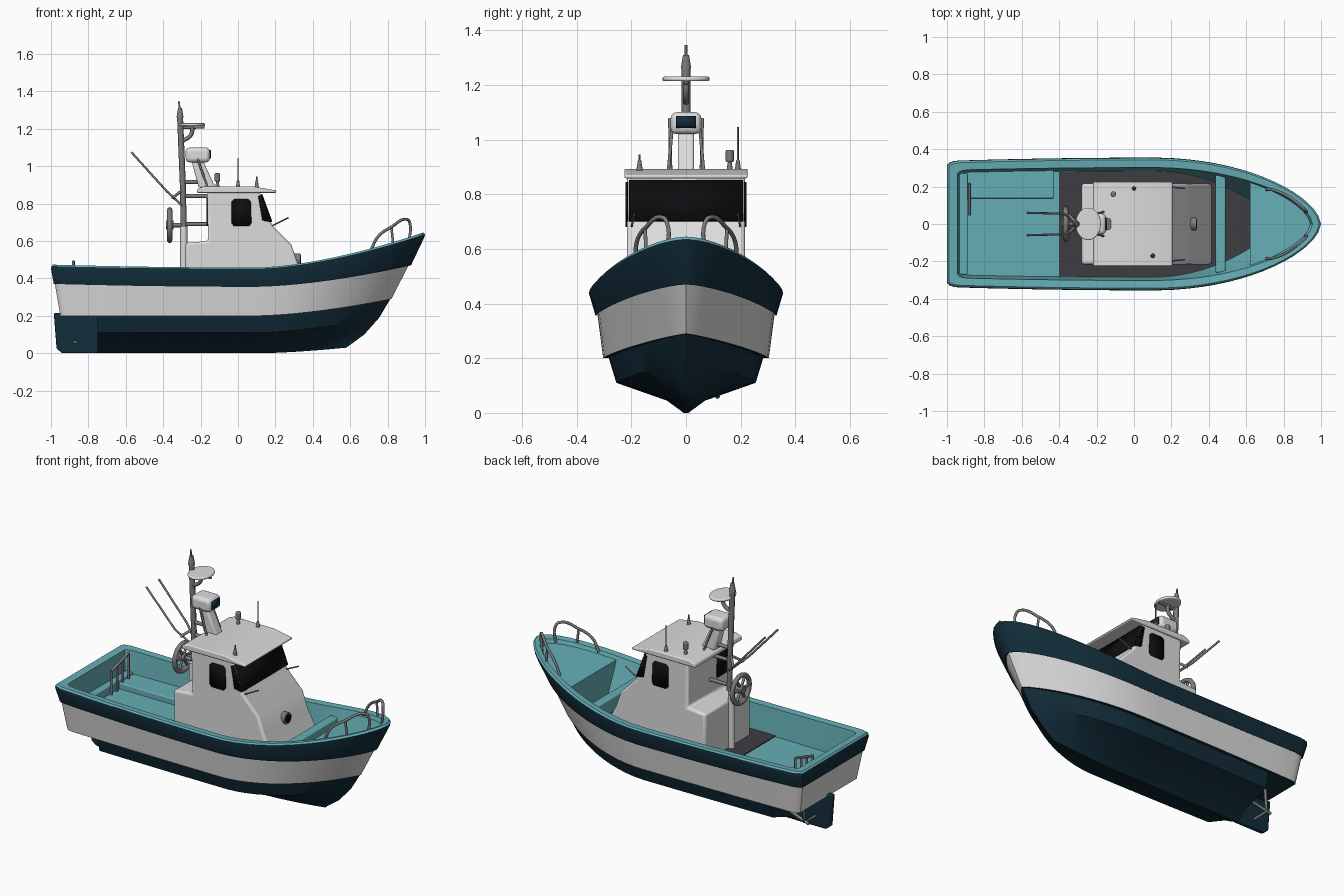
import bpy, bmesh, math
from mathutils import Vector

cube = bpy.data.objects.get("Cube")
if cube:
    bpy.data.objects.remove(cube, do_unlink=True)


def material(name, r, g, b):
    m = bpy.data.materials.new(name)
    m.use_nodes = True
    m.diffuse_color = (r, g, b, 1)
    m.node_tree.nodes["Principled BSDF"].inputs["Base Color"].default_value = (r, g, b, 1)
    return m


NAVY = material("navy paint", 0.006, 0.026, 0.042)
WHITE = material("white paint", 0.72, 0.72, 0.72)
TEAL = material("teal deck", 0.13, 0.42, 0.46)
FLOOR = material("dark floor", 0.045, 0.045, 0.055)
GLASS = material("black glass", 0.004, 0.004, 0.005)
METAL = material("grey metal", 0.2, 0.2, 0.21)


def finish(name, bm, mats, bevel=0.0, angle=35):
    bmesh.ops.recalc_face_normals(bm, faces=bm.faces)
    me = bpy.data.meshes.new(name)
    bm.to_mesh(me)
    bm.free()
    ob = bpy.data.objects.new(name, me)
    bpy.context.collection.objects.link(ob)
    for m in mats:
        me.materials.append(m)
    if bevel:
        mod = ob.modifiers.new("Bevel", "BEVEL")
        mod.width, mod.segments, mod.limit_method = bevel, 3, "ANGLE"
    bpy.ops.object.select_all(action="DESELECT")
    ob.select_set(True)
    bpy.context.view_layer.objects.active = ob
    bpy.ops.object.shade_smooth_by_angle(angle=math.radians(angle))
    return ob


# Hull lines: a row is (stern x, bow x, half beam, bow fullness, height, bow rise)
STEPS = [0, 0.006, 0.016, 0.03] + [1 - (1 - k / 28) ** 1.5 for k in range(2, 29)]


def row_points(row, rounded):
    x0, x1, beam, full, z0, rise = row
    pts = []
    for i, t in enumerate(STEPS):
        x = x0 + (x1 - x0) * t
        u = min(1, max(0, (x - 0.1) / (x1 - 0.1)))
        aft = max(0, (0.1 - x) / 1.1) ** 2
        y = beam * (1 - u * u) ** full * (1 - 0.05 * aft)
        if rounded and i < 3:
            y *= (0.93, 0.97, 0.99)[i]
        z = z0 + rise * u ** 1.6 + (0.016 * aft if z0 > 0.33 else 0)
        pts.append((x, y, z))
    return pts


def loft(name, rows, strips, mats, bottom=None, top=None, rounded=False):
    """Skin mirrored rows; strips hold one material slot per gap between rows."""
    bm = bmesh.new()
    grid = []
    for row in rows:
        pts = row_points(row, rounded)
        grid.append([[bm.verts.new((x, s * y, z)) for x, y, z in pts] for s in (1, -1)])

    def quad(a, b, c, d, slot):
        bm.faces.new((a, b, c, d)).material_index = slot

    last = len(STEPS) - 1
    for i, slot in enumerate(strips):
        for side in (0, 1):
            a, b = grid[i][side], grid[i + 1][side]
            for k in range(last):
                quad(a[k], a[k + 1], b[k + 1], b[k], slot)
        (p, q), (r, s) = grid[i], grid[i + 1]
        quad(p[0], q[0], s[0], r[0], slot)
    for (p, q), slot in ((grid[0], bottom), (grid[-1], top)):
        if slot is not None:
            for k in range(last):
                quad(p[k], p[k + 1], q[k + 1], q[k], slot)
    bmesh.ops.remove_doubles(bm, verts=bm.verts, dist=1e-4)
    bmesh.ops.dissolve_degenerate(bm, edges=bm.edges, dist=1e-5)
    return finish(name, bm, mats)


loft("lower_hull", [
    (-0.75, 0.58, 0.008, 0.8, 0.0, 0.03),
    (-0.75, 0.675, 0.07, 0.9, 0.045, 0.055),
    (-0.75, 0.755, 0.255, 0.9, 0.11, 0.08),
    (-0.75, 0.815, 0.284, 0.87, 0.206, 0.085)], [0, 0, 0], [NAVY], 0, 0)
loft("upper_hull", [
    (-0.95, 0.82, 0.303, 0.85, 0.2, 0.09),
    (-0.98, 0.915, 0.324, 0.68, 0.36, 0.115),
    (-0.985, 0.925, 0.331, 0.68, 0.355, 0.115),
    (-1.0, 0.995, 0.355, 0.6, 0.437, 0.18),
    (-0.997, 1.0, 0.352, 0.6, 0.45, 0.185),
    (-0.99, 0.99, 0.343, 0.6, 0.458, 0.187),
    (-0.945, 0.955, 0.302, 0.6, 0.455, 0.175),
    (-0.93, 0.78, 0.285, 0.9, 0.3, 0)],
    [0, 1, 1, 1, 2, 2, 2], [WHITE, NAVY, TEAL], 1, 2, True)
loft("foredeck", [
    (0.62, 0.78, 0.28, 0.9, 0.3, 0),
    (0.62, 0.955, 0.299, 0.6, 0.435, 0.175)], [0], [TEAL], 0, 0)
loft("side_deck_floor", [
    (-0.4, 0.78, 0.284, 0.9, 0.302, 0),
    (-0.4, 0.78, 0.284, 0.9, 0.307, 0)], [0], [FLOOR], 0, 0)


# Solid helpers
def prism(name, profile, half, mat, bevel=0.0, y=0.0):
    """Extrude an x-z outline across y."""
    bm = bmesh.new()
    face = bm.faces.new([bm.verts.new((x, y - half, z)) for x, z in profile])
    out = bmesh.ops.extrude_face_region(bm, geom=[face])["geom"]
    bmesh.ops.translate(bm, vec=(0, 2 * half, 0),
                        verts=[g for g in out if isinstance(g, bmesh.types.BMVert)])
    return finish(name, bm, [mat], bevel)


def box(name, x0, x1, z0, z1, half, mat, bevel=0.0, y=0.0):
    return prism(name, [(x0, z0), (x1, z0), (x1, z1), (x0, z1)], half, mat, bevel, y)


def panel(name, pts, mat):
    bm = bmesh.new()
    bm.faces.new([bm.verts.new(p) for p in pts])
    ob = finish(name, bm, [mat])
    mod = ob.modifiers.new("Thickness", "SOLIDIFY")
    mod.thickness, mod.offset = 0.008, 0


def disc(name, at, radius, depth, mat, axis="Z", sy=1.0, top=None, bevel=0.0):
    bm = bmesh.new()
    bmesh.ops.create_cone(bm, cap_ends=True, segments=24, radius1=radius,
                          radius2=radius if top is None else top, depth=depth)
    ob = finish(name, bm, [mat], bevel)
    ob.location = at
    ob.scale.y = sy
    if axis == "X":
        ob.rotation_euler.y = math.pi / 2


def tube(name, pts, r, mat=METAL, smooth=False, cyclic=False):
    cu = bpy.data.curves.new(name, "CURVE")
    cu.dimensions, cu.bevel_depth, cu.bevel_resolution = "3D", r, 2
    cu.use_fill_caps = True
    sp = cu.splines.new("BEZIER" if smooth else "POLY")
    dots = sp.bezier_points if smooth else sp.points
    dots.add(len(pts) - 1)
    for d, p in zip(dots, pts):
        if smooth:
            d.co, d.handle_left_type, d.handle_right_type = p, "AUTO", "AUTO"
        else:
            d.co = (*p, 1)
    sp.use_cyclic_u = cyclic
    cu.resolution_u = 6
    cu.materials.append(mat)
    ob = bpy.data.objects.new(name, cu)
    bpy.context.collection.objects.link(ob)


# Deck fittings, rudder and propeller gear
box("cross_beam", 0.435, 0.49, 0.36, 0.45, 0.26, TEAL, 0.008)
box("aft_locker", -0.935, -0.43, 0.29, 0.335, 0.075, TEAL, 0.006, 0.212)
box("aft_ledge", -0.935, -0.89, 0.29, 0.35, 0.27, TEAL, 0.006)
prism("rudder", [(-0.985, 0.215), (-0.74, 0.215), (-0.74, 0), (-0.94, 0), (-0.97, 0.025)], 0.014, NAVY, 0.006)
tube("propeller_shaft", [(-0.73, 0.1, 0.11), (-0.9, 0.115, 0.06)], 0.009)
tube("propeller_strut", [(-0.86, 0.115, 0.2), (-0.87, 0.115, 0.065), (-0.87, -0.03, 0.06)], 0.009)
for i in range(4):
    y = 0.05 + i * 0.055
    tube("stern_rail_post", [(-0.88, y, 0.3), (-0.88, y, 0.44 + 0.015 * i)], 0.007)
tube("stern_rail_top", [(-0.88, 0.05, 0.44), (-0.88, 0.215, 0.49)], 0.008)

# Wheelhouse
prism("wheelhouse", [(-0.28, 0.3), (-0.28, 0.59), (-0.16, 0.6), (-0.165, 0.865), (0.115, 0.865),
                     (0.182, 0.685), (0.285, 0.58), (0.32, 0.48), (0.42, 0.3)], 0.216, WHITE, 0.014)
prism("wheelhouse_roof", [(-0.22, 0.858), (-0.215, 0.88), (-0.18, 0.893), (0.08, 0.892),
                          (0.205, 0.87), (0.205, 0.858)], 0.225, WHITE, 0.009)
panel("windscreen", [(0.126, s * 0.208, 0.85) for s in (-1, 1)] +
      [(0.18, s * 0.208, 0.702) for s in (1, -1)], GLASS)
for s in (-1, 1):
    y = s * 0.217
    panel("side_window", [(x, y, z) for x, z in
          [(-0.035, 0.695), (-0.022, 0.68), (0.06, 0.68), (0.072, 0.695),
           (0.068, 0.81), (0.055, 0.825), (-0.02, 0.825), (-0.035, 0.81)]], GLASS)
    panel("corner_window", [(x, y, z) for x, z in
          [(0.108, 0.84), (0.124, 0.845), (0.18, 0.7), (0.13, 0.71)]], GLASS)
    tube("mirror_arm", [(0.17, s * 0.2, 0.675), (0.27, s * 0.19, 0.725)], 0.004)
panel("rear_window", [(-0.165, y, z) for y, z in
      [(-0.17, 0.68), (-0.06, 0.68), (-0.06, 0.83), (-0.17, 0.83)]], GLASS)
disc("nose_lamp", (0.318, 0, 0.5), 0.034, 0.03, METAL, "X")
disc("nose_lamp_lens", (0.334, 0, 0.5), 0.024, 0.008, GLASS, "X")

# Roof aerials
for x, y, tip in ((0.0, 0.19, 1.045), (0.1, -0.17, 0.945), (-0.11, 0.16, 0.93)):
    tube("aerial", [(x, y, 0.88), (x, y, tip)], 0.0035)
    disc("aerial_base", (x, y, 0.905), 0.012, 0.04, METAL, top=0.006)
disc("roof_lamp", (-0.11, 0.16, 0.94), 0.015, 0.045, METAL, bevel=0.006)

# Mast, radar and hauling gear
tube("mast", [(-0.29, 0, 0.66), (-0.295, 0, 0.9), (-0.31, 0, 1.27)], 0.016)
tube("mast_tip", [(-0.31, 0, 1.25), (-0.315, 0, 1.345)], 0.005)
disc("mast_lamp", (-0.31, 0, 1.285), 0.019, 0.05, METAL, top=0.011)
prism("radar_pedestal", [(-0.21, 0.885), (-0.12, 0.885), (-0.19, 1.035), (-0.25, 1.035)], 0.03, WHITE, 0.01)
box("radar_housing", -0.28, -0.15, 1.02, 1.1, 0.056, WHITE, 0.022)
panel("radar_face", [(-0.148, y, z) for y, z in
      [(-0.036, 1.042), (0.036, 1.042), (0.036, 1.086), (-0.036, 1.086)]], NAVY)
disc("top_dish", (-0.245, 0, 1.222), 0.068, 0.016, WHITE, sy=1.27, bevel=0.006)
tube("dish_bracket", [(-0.305, 0, 1.13), (-0.25, 0, 1.17), (-0.245, 0, 1.22)], 0.011, smooth=True)
tube("dish_brace", [(-0.31, 0, 1.205), (-0.18, 0, 1.21)], 0.008)
for z, end in ((0.915, -0.2), (0.84, -0.165), (0.69, -0.16)):
    tube("mast_stay", [(-0.295, 0, z), (end, 0, z)], 0.011)
tube("mast_post", [(-0.29, -0.02, 0.3), (-0.29, -0.02, 0.68)], 0.02, WHITE)
for s in (-1, 1):
    tube("pedestal_strut", [(-0.16, s * 0.065, 0.88), (-0.22, s * 0.05, 1.05)], 0.006)
    tube("trolling_pole", [(-0.3, s * 0.02, 0.79), (-0.38, s * 0.055, 0.865), (-0.57, s * 0.06, 1.075)], 0.006)
    tube("pole_brace", [(-0.3, 0, 0.87), (-0.35, s * 0.05, 0.83)], 0.008)

# Hauler wheel
hub = Vector((-0.365, 0, 0.685))
rim = [hub + 0.082 * Vector((0, math.cos(a), math.sin(a)))
       for a in (k * math.tau / 24 for k in range(24))]
tube("hauler_rim", rim, 0.014, cyclic=True)
for p in rim[::4]:
    tube("hauler_spoke", [hub, p], 0.008)
disc("hauler_hub", hub, 0.024, 0.04, METAL, "X")
tube("hauler_axle", [hub, (-0.29, 0, 0.685)], 0.012)

# Bow rails
for s in (-1, 1):
    tube("bow_rail", [(0.71, s * 0.185, 0.55), (0.75, s * 0.18, 0.625), (0.82, s * 0.15, 0.675),
                      (0.905, s * 0.085, 0.715), (0.92, s * 0.068, 0.69), (0.915, s * 0.065, 0.6)], 0.008, smooth=True)
    tube("bow_rail_post", [(0.83, s * 0.145, 0.58), (0.82, s * 0.15, 0.675)], 0.007)
